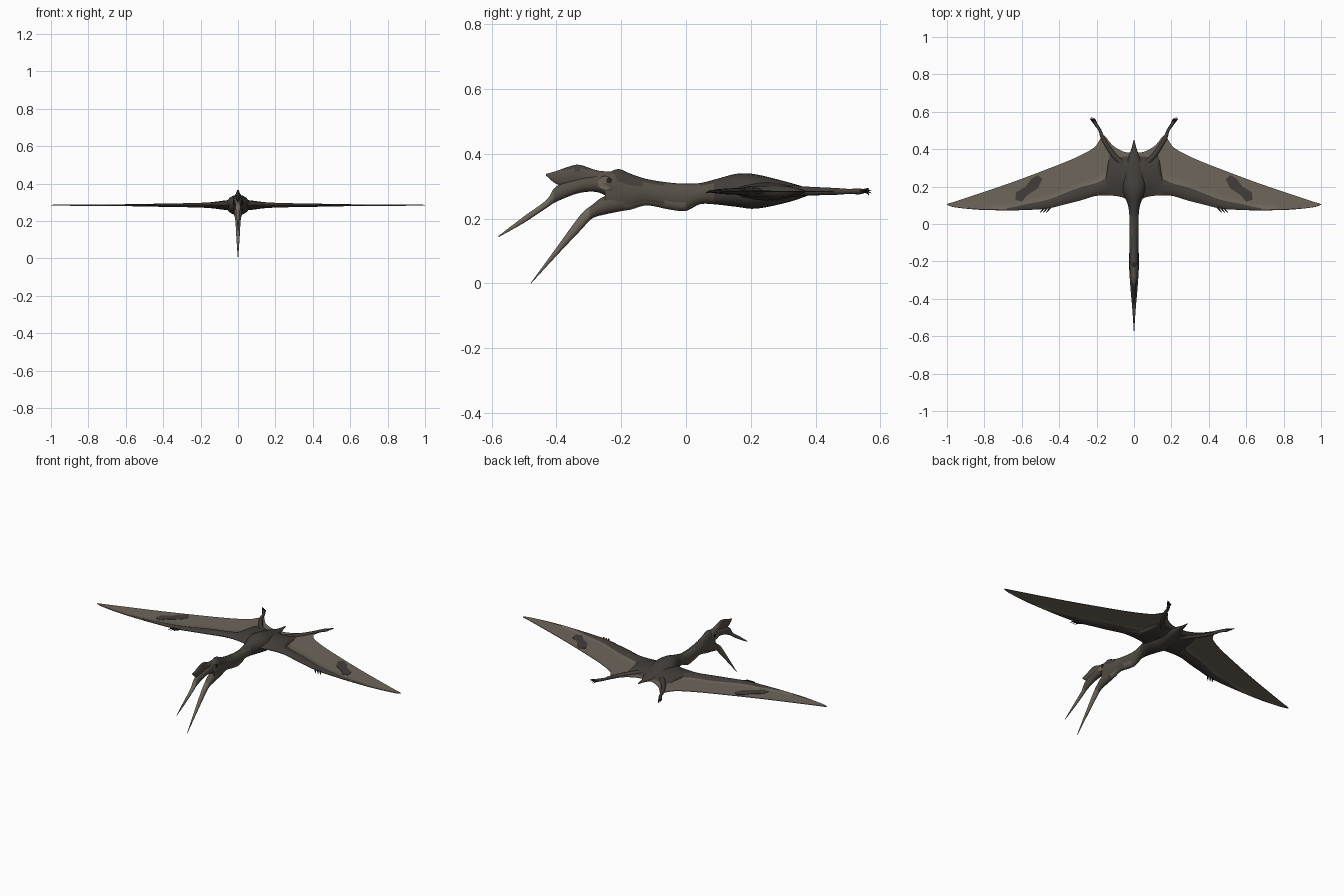
import bpy
import math
from mathutils import Vector

if "Cube" in bpy.data.objects:
    bpy.data.objects.remove(bpy.data.objects["Cube"], do_unlink=True)


def material(name, colour):
    mat = bpy.data.materials.new(name)
    mat.use_nodes = True
    mat.diffuse_color = (*colour, 1)
    mat.node_tree.nodes["Principled BSDF"].inputs["Base Color"].default_value = (*colour, 1)
    return mat


MATERIALS = [
    material("taupe membrane", (0.155, 0.133, 0.105)),
    material("dark brown hide", (0.056, 0.048, 0.042)),
    material("mid brown hide", (0.09, 0.077, 0.06)),
    material("black claw", (0.02, 0.018, 0.016)),
]
TAUPE, DARK, MID, BLACK = range(len(MATERIALS))


def smooth_path(stations, steps):
    """Catmull-Rom interpolation through tuples of any length."""
    result = []
    last = len(stations) - 1
    for i in range(last):
        a, b, c, d = (stations[max(0, min(last, i + k))] for k in (-1, 0, 1, 2))
        for s in range(steps):
            t = s / steps
            result.append(tuple(
                q + t / 2 * (r - p + t * (2 * p - 5 * q + 4 * r - w + t * (3 * (q - r) + w - p)))
                for p, q, r, w in zip(a, b, c, d)))
    result.append(stations[last])
    return result


def skin(name, rings, rule, mirror=False, caps=True):
    """Join equal rings into a tube; rule(centre, column) picks the colour."""
    n = len(rings[0])
    verts = [v for ring in rings for v in ring]
    faces, columns = [], []
    for r in range(len(rings) - 1):
        for c in range(n):
            e = (c + 1) % n
            faces.append((r * n + c, r * n + e, r * n + n + e, r * n + n + c))
            columns.append(c)
    if caps:
        faces += [tuple(range(n))[::-1], tuple(range(len(verts) - n, len(verts)))]
        columns += [0, 0]
    mesh = bpy.data.meshes.new(name)
    mesh.from_pydata(verts, [], faces)
    for mat in MATERIALS:
        mesh.materials.append(mat)
    for poly, column in zip(mesh.polygons, columns):
        poly.material_index = rule(poly.center, column)
    obj = bpy.data.objects.new(name, mesh)
    bpy.context.collection.objects.link(obj)
    bpy.ops.object.select_all(action="DESELECT")
    obj.select_set(True)
    bpy.context.view_layer.objects.active = obj
    bpy.ops.object.mode_set(mode="EDIT")
    bpy.ops.mesh.select_all(action="SELECT")
    bpy.ops.mesh.normals_make_consistent(inside=False)
    bpy.ops.object.mode_set(mode="OBJECT")
    bpy.ops.object.shade_smooth_by_angle(angle=math.radians(50))
    if mirror:
        obj.modifiers.new("mirror", "MIRROR")
    return obj


def loft(name, stations, rule, steps=4, sides=16):
    """Oval sections along y, each given as y, top, bottom, half width."""
    rings = []
    for y, top, bottom, half in smooth_path(stations, steps):
        angles = [math.tau * k / sides for k in range(sides)]
        rings.append([(max(half, 0.001) * math.cos(a), y,
                       (top + bottom) / 2 + (top - bottom) / 2 * math.sin(a)) for a in angles])
    return skin(name, rings, rule)


def limb(name, points, colour, steps=3, sides=8):
    """Mirrored round limb through points given as x, y, z, radius."""
    path = smooth_path(points, steps)
    rings = []
    for i, p in enumerate(path):
        ahead, behind = path[min(i + 1, len(path) - 1)], path[max(i - 1, 0)]
        along = (Vector(ahead[:3]) - Vector(behind[:3])).normalized()
        side = along.cross(Vector((0, 0, 1))).normalized()
        up = side.cross(along)
        rings.append([Vector(p[:3]) + p[3] * (side * math.cos(math.tau * k / sides)
                      + up * math.sin(math.tau * k / sides)) for k in range(sides)])
    return skin(name, rings, lambda centre, column: colour, mirror=True)


# Torso, neck and tail
def body_colour(c, column):
    if c.y > 0.08:
        return DARK
    if c.z < 0.25:
        return TAUPE if c.y < 0.0 else MID
    return DARK if c.z > 0.305 else MID


loft("body", [
    (-0.25, 0.335, 0.225, 0.02), (-0.21, 0.353, 0.223, 0.026), (-0.17, 0.338, 0.228, 0.026),
    (-0.12, 0.322, 0.241, 0.024), (-0.05, 0.311, 0.228, 0.024), (0, 0.308, 0.224, 0.024),
    (0.045, 0.31, 0.245, 0.025), (0.1, 0.324, 0.243, 0.032), (0.16, 0.339, 0.236, 0.055),
    (0.22, 0.336, 0.231, 0.065), (0.32, 0.311, 0.252, 0.045), (0.39, 0.292, 0.275, 0.018),
    (0.45, 0.287, 0.283, 0.002)], body_colour)

# Head: skull with upper jaw, crest and lower jaw
loft("upper_jaw", [
    (-0.578, 0.147, 0.143, 0.001), (-0.5, 0.207, 0.187, 0.006), (-0.43, 0.258, 0.233, 0.011),
    (-0.4, 0.3, 0.252, 0.014), (-0.33, 0.325, 0.279, 0.02), (-0.27, 0.338, 0.281, 0.024),
    (-0.22, 0.345, 0.255, 0.026), (-0.17, 0.32, 0.25, 0.02)],
    lambda c, column: TAUPE if c.y < -0.41 else MID)
loft("crest", [
    (-0.432, 0.338, 0.333, 0.001), (-0.4, 0.347, 0.307, 0.006), (-0.36, 0.361, 0.3, 0.01),
    (-0.327, 0.366, 0.3, 0.011), (-0.27, 0.348, 0.3, 0.016), (-0.2, 0.345, 0.3, 0.014)],
    lambda c, column: DARK if c.z > 0.35 else MID)
loft("lower_jaw", [
    (-0.478, 0.003, 0, 0.001), (-0.4, 0.11, 0.085, 0.008), (-0.326, 0.211, 0.163, 0.013),
    (-0.29, 0.242, 0.2, 0.017), (-0.25, 0.27, 0.213, 0.022), (-0.19, 0.28, 0.225, 0.022)],
    lambda c, column: TAUPE if c.y < -0.3 else MID)


# Pale cheek spots and eyes, as thin discs set into the sides of the head
def disc(name, y, z, radius, x, colour):
    rings = [[(x + depth, y + radius * math.cos(math.tau * k / 12),
               z + radius * math.sin(math.tau * k / 12)) for k in range(12)]
             for depth in (-0.006, 0.002)]
    return skin(name, rings, lambda c, column: colour, mirror=True)


disc("cheek_spot", -0.25, 0.31, 0.022, 0.023, TAUPE)
disc("eye", -0.237, 0.318, 0.009, 0.025, BLACK)

# Wings: x, leading edge, end of dark arm, trailing edge, arm half thickness
WING_Z = 0.284
WING = smooth_path([
    (0, 0.1, 0.365, 0.38, 0.03), (0.05, 0.138, 0.36, 0.385, 0.026),
    (0.1, 0.15, 0.36, 0.41, 0.02), (0.13, 0.152, 0.365, 0.438, 0.016),
    (0.15, 0.153, 0.25, 0.465, 0.014), (0.165, 0.153, 0.238, 0.472, 0.013),
    (0.185, 0.152, 0.225, 0.447, 0.012), (0.215, 0.148, 0.215, 0.407, 0.011),
    (0.29, 0.125, 0.195, 0.365, 0.009), (0.37, 0.105, 0.165, 0.33, 0.008),
    (0.46, 0.083, 0.13, 0.295, 0.006), (0.57, 0.075, 0.108, 0.253, 0.004),
    (0.68, 0.073, 0.085, 0.213, 0.003), (0.83, 0.076, 0.081, 0.162, 0.002),
    (0.95, 0.088, 0.092, 0.122, 0.001), (0.985, 0.096, 0.099, 0.112, 0.001),
    (1, 0.103, 0.104, 0.106, 0.0005)], 3)
ARM, SKIN_COLUMNS = 6, 5
TOTAL = ARM + SKIN_COLUMNS
rings = []
for x, lead, edge, trail, thick in WING:
    row = []
    for k in range(TOTAL + 1):
        if k <= ARM:
            y = lead + (edge - lead) * k / ARM
            h = 0.0015 + thick * max(0, math.sin(math.pi * k / ARM)) ** 0.7
        else:
            y = edge + (trail - edge) * (k - ARM) / SKIN_COLUMNS
            h = 0.0015
        row.append((y, h))
    rings.append([(x, y, WING_Z + h) for y, h in row]
                 + [(x, y, WING_Z - h) for y, h in reversed(row)])


def wing_colour(c, column):
    arm = column < ARM or column > 2 * TOTAL - ARM
    return DARK if arm and c.x < 0.67 else TAUPE


wing = skin("wings", rings, wing_colour, mirror=True, caps=False)

# Dark blotch on top of each wing
blotch = [(0.635, 0.13), (0.6, 0.12), (0.57, 0.155), (0.515, 0.19), (0.49, 0.24),
          (0.515, 0.262), (0.55, 0.24), (0.58, 0.2), (0.63, 0.17)]
skin("wing_blotch", [[(x, y, WING_Z + z) for x, y in blotch] for z in (0, 0.003)],
     lambda c, column: DARK, mirror=True)

# Hind legs and toes
limb("hind_leg", [(0.05, 0.31, 0.284, 0.02), (0.11, 0.37, 0.285, 0.014),
                  (0.165, 0.455, 0.284, 0.011), (0.182, 0.5, 0.284, 0.008),
                  (0.205, 0.535, 0.284, 0.009), (0.212, 0.548, 0.284, 0.006)], DARK)
for i in range(4):
    spread = (i - 1.5) * 0.007
    limb("toe", [(0.207 + spread * 0.6, 0.538, 0.284, 0.004),
                 (0.219 + spread, 0.558, 0.286 + spread * 0.5, 0.003),
                 (0.226 + spread, 0.575 - abs(spread), 0.282 + spread, 0.0006)], BLACK)

# Finger claws on the front edge of the wings
for i in range(3):
    x = 0.455 + 0.016 * i
    limb("finger", [(x - 0.01, 0.092, 0.284, 0.005), (x + 0.004, 0.073, 0.284, 0.004),
                    (x + 0.016, 0.06, 0.278, 0.0006)], BLACK)
